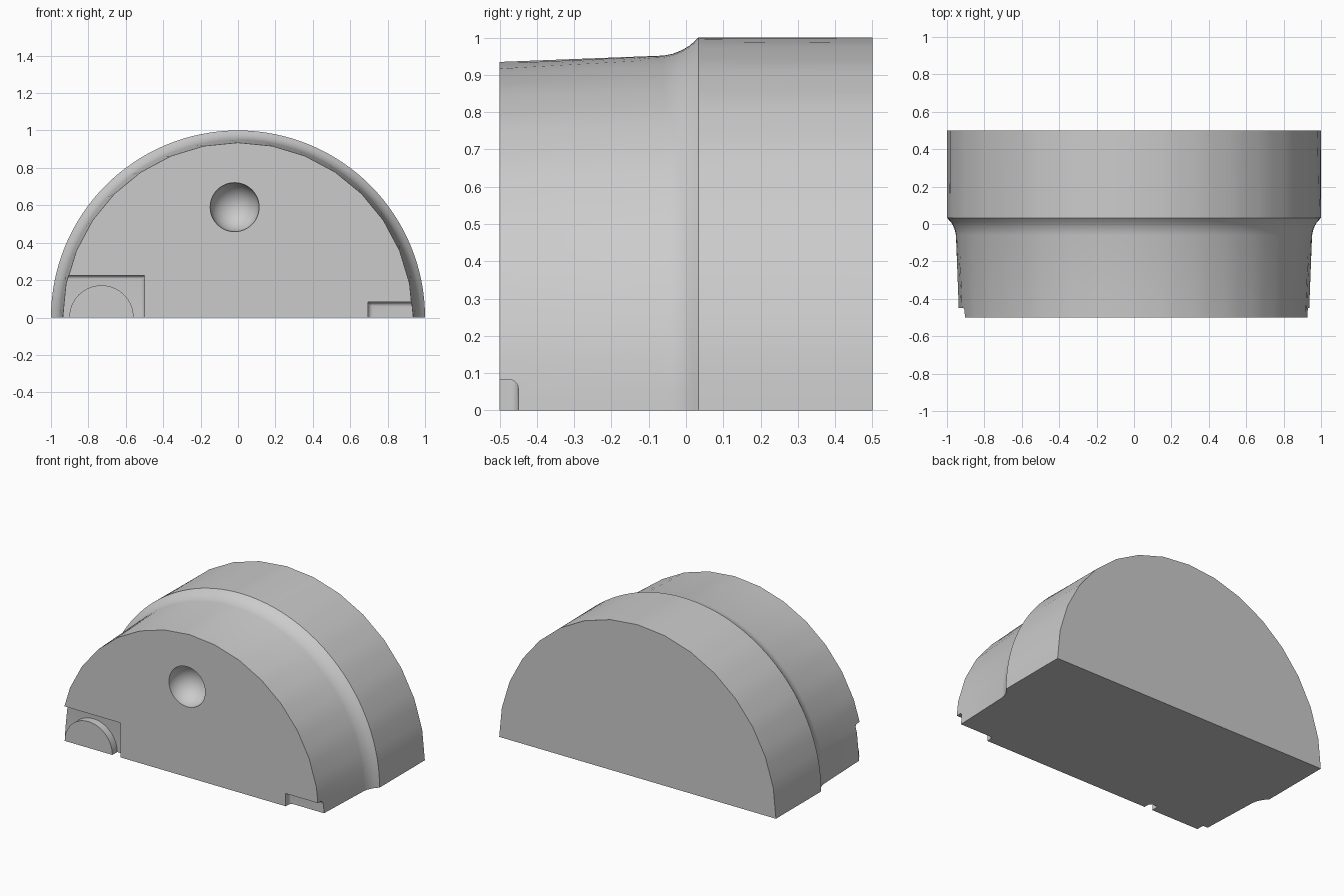
import bpy, bmesh, math

if "Cube" in bpy.data.objects:
    bpy.data.objects.remove(bpy.data.objects["Cube"], do_unlink=True)

grey = bpy.data.materials.new("plain grey")
grey.use_nodes = True
grey.diffuse_color = (0.6, 0.6, 0.6, 1)
grey.node_tree.nodes["Principled BSDF"].inputs["Base Color"].default_value = (0.6, 0.6, 0.6, 1)


def finish(name, bm):
    bmesh.ops.recalc_face_normals(bm, faces=bm.faces)
    mesh = bpy.data.meshes.new(name)
    bm.to_mesh(mesh)
    bm.free()
    mesh.materials.append(grey)
    obj = bpy.data.objects.new(name, mesh)
    bpy.context.collection.objects.link(obj)
    return obj


def half_loft(name, profile, cx=0, steps=64, sides=16):
    """Half-round solid along y; profile holds (y, radius, faceted)."""
    bm = bmesh.new()
    rings = []
    half = math.pi / sides / 2
    for y, r, faceted in profile:
        ring = []
        for i in range(steps + 1):
            a = math.pi * i / steps
            k = math.cos(half) / math.cos(a % (2 * half) - half) if faceted else 1
            ring.append(bm.verts.new((cx + r * k * math.cos(a), y, r * k * math.sin(a))))
        rings.append(ring)
    for a, b in zip(rings, rings[1:]):
        for i in range(steps):
            bm.faces.new((a[i], a[i + 1], b[i + 1], b[i]))
        bm.faces.new((a[steps], a[0], b[0], b[steps]))
    bm.faces.new(rings[0])
    bm.faces.new(rings[-1])
    return finish(name, bm)


def box_cutter(name, x0, x1, top, back, radius):
    """Box opening to the front and below, rounded where it meets its back wall."""
    bm = bmesh.new()
    bmesh.ops.create_cube(bm, size=1)
    front, low = -0.8, -0.3
    for v in bm.verts:
        v.co = (x1 if v.co.x > 0 else x0, back if v.co.y > 0 else front,
                top if v.co.z > 0 else low)
    edges = [e for e in bm.edges if all(abs(v.co.y - back) < 1e-4 for v in e.verts)]
    bmesh.ops.bevel(bm, geom=edges, offset=radius, segments=5, profile=0.5, affect='EDGES')
    return finish(name, bm)


def cut(target, cutter):
    cutter.hide_render = True
    mod = target.modifiers.new("cut", 'BOOLEAN')
    mod.operation = 'DIFFERENCE'
    mod.solver = 'EXACT'
    mod.object = cutter
    bpy.context.view_layer.objects.active = target
    bpy.ops.object.modifier_apply(modifier=mod.name)
    bpy.data.objects.remove(cutter, do_unlink=True)


# Half-round body: slightly tapered nose, hollow curve up to the wide rear band
body = half_loft("half_round_body", [
    (-0.5, 0.935, True), (-0.06, 0.952, False), (-0.035, 0.957, False),
    (-0.01, 0.967, False), (0.01, 0.979, False), (0.033, 1.0, False), (0.5, 1.0, True)])

# Round dimple in the front face
bm = bmesh.new()
bmesh.ops.create_uvsphere(bm, u_segments=48, v_segments=24, radius=0.131)
bmesh.ops.translate(bm, verts=bm.verts, vec=(-0.018, -0.5, 0.59))
cut(body, finish("dimple_cutter", bm))

# Corner recess and small slot, both open to the rim
cut(body, box_cutter("recess_cutter", -1.2, -0.5, 0.225, -0.45, 0.02))
cut(body, box_cutter("slot_cutter", 0.695, 1.2, 0.083, -0.45, 0.025))

# Half-round boss standing in the recess
boss = half_loft("recess_boss", [(-0.5, 0.172, False), (-0.44, 0.172, False)], cx=-0.73, steps=32)

# Smooth curves, keep the crisp edges
bpy.ops.object.select_all(action='DESELECT')
for obj in (body, boss):
    obj.select_set(True)
bpy.context.view_layer.objects.active = body
bpy.ops.object.shade_smooth_by_angle(angle=math.radians(30))
